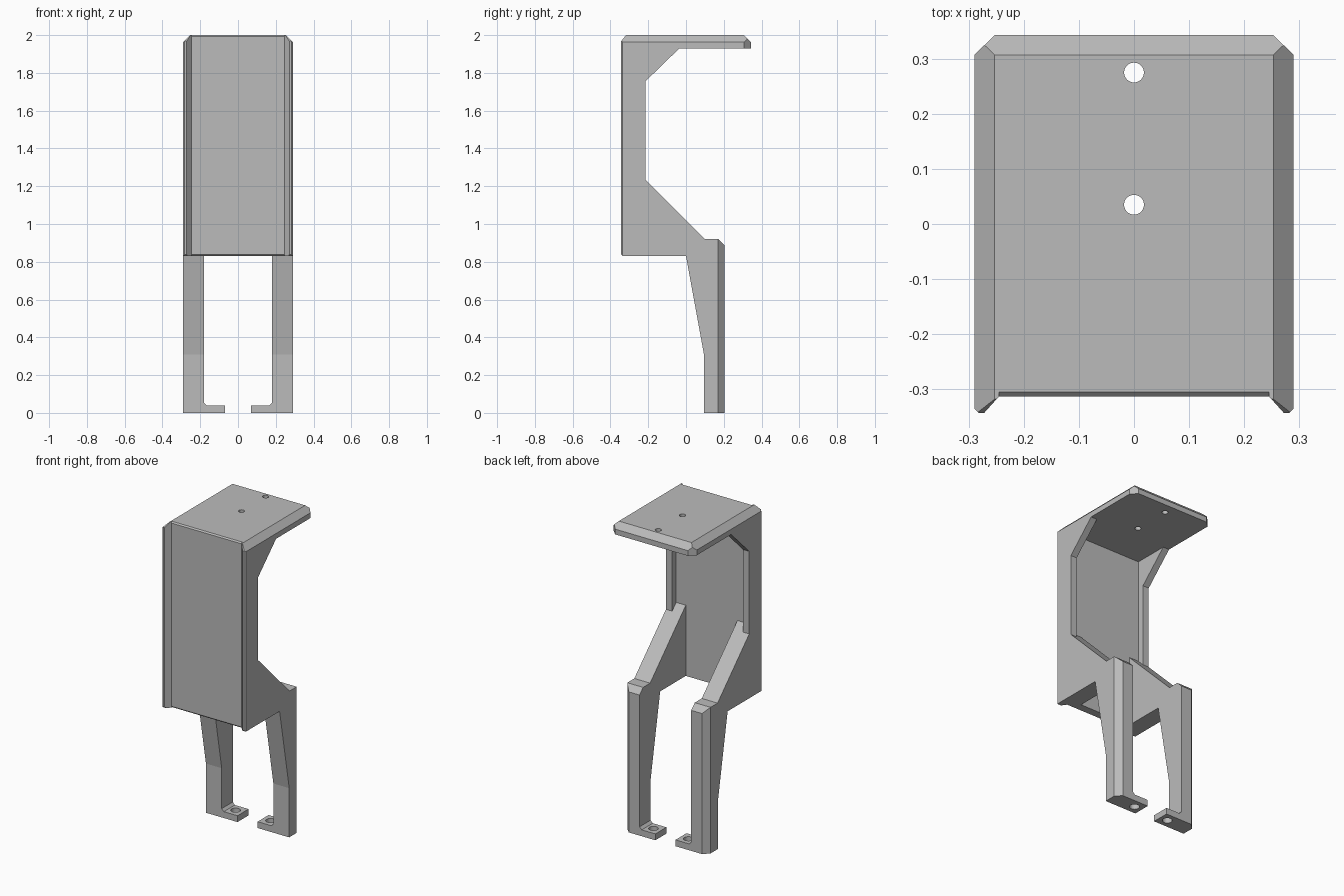
import bpy
import bmesh
import math
from mathutils import Vector

if "Cube" in bpy.data.objects:
    bpy.data.objects.remove(bpy.data.objects["Cube"], do_unlink=True)

grey = bpy.data.materials.new("plain grey")
grey.use_nodes = True
GREY = (0.5, 0.5, 0.5, 1)
grey.diffuse_color = GREY
grey.node_tree.nodes["Principled BSDF"].inputs["Base Color"].default_value = GREY


def prism(name, outline, axis, start, end):
    """Extrude a 2D outline along x (outline in yz), y (xz) or z (xy)."""
    def place(p, d):
        p = list(p)
        p.insert("xyz".index(axis), d)
        return Vector(p)
    bm = bmesh.new()
    face = bm.faces.new([bm.verts.new(place(p, start)) for p in outline])
    ext = bmesh.ops.extrude_face_region(bm, geom=[face])
    moved = [v for v in ext["geom"] if isinstance(v, bmesh.types.BMVert)]
    bmesh.ops.translate(bm, verts=moved, vec=place((0, 0), end - start))
    bmesh.ops.recalc_face_normals(bm, faces=bm.faces)
    mesh = bpy.data.meshes.new(name)
    bm.to_mesh(mesh)
    bm.free()
    mesh.materials.append(grey)
    obj = bpy.data.objects.new(name, mesh)
    bpy.context.collection.objects.link(obj)
    return obj


def combine(target, tool, operation="DIFFERENCE"):
    mod = target.modifiers.new("cut", "BOOLEAN")
    mod.object, mod.operation, mod.solver = tool, operation, "EXACT"
    bpy.context.view_layer.objects.active = target
    bpy.ops.object.modifier_apply(modifier=mod.name)
    bpy.data.objects.remove(tool, do_unlink=True)


def mirrored(half):
    """Close a half outline across the first coordinate."""
    return half + [(-u, v) for u, v in reversed(half)]


def circle(cx, cy, r, n=32):
    return [(cx + r * math.cos(2 * math.pi * i / n),
             cy + r * math.sin(2 * math.pi * i / n)) for i in range(n)]


W = 0.29          # half width
WALL = -0.255     # inside of the front wall
UNDER = 1.93      # underside of the top plate

# Side silhouette: front wall, top plate, gussets, arms and legs
bracket = prism("bracket", [
    (-0.343, 0.838), (-0.343, 1.968), (-0.318, 2), (0.307, 2),
    (0.343, 1.963), (0.343, UNDER), (-0.035, UNDER), (-0.215, 1.755),
    (-0.215, 1.235), (0.1, 0.92), (0.17, 0.92), (0.205, 0.885),
    (0.205, 0), (0.095, 0), (0.095, 0.31), (0.0, 0.83), (-0.335, 0.83),
], "x", -W, W)

# Plan outline: corner ridges at the front, clipped corners at the back
plan = prism("plan_outline", mirrored([
    (0.245, -0.313), (0.272, -0.343), (0.282, -0.343), (W, -0.335),
    (W, 0.307), (0.253, 0.343)]), "z", -0.1, 2.1)
combine(bracket, plan, "INTERSECT")

# Sloped long edges of the top plate
for s in (1, -1):
    combine(bracket, prism("edge_cutter", [
        (s * 0.233, 2.02), (s * 0.313, 1.94), (s * 0.313, 2.02)], "y", -0.5, 0.5))

# Hollow between the thin side flanges
combine(bracket, prism("flange_cutter", [
    (WALL, 1.275), (-0.215, 1.235), (-0.1, 1.235), (-0.035, UNDER),
    (WALL, UNDER)], "x", -0.247, 0.247))

# Hollow between the thick arms and legs, leaving the foot tabs
combine(bracket, prism("leg_cutter", mirrored([
    (0.07, -0.1), (0.07, 0.04), (0.165, 0.04), (0.18, 0.055),
    (0.18, UNDER)]), "y", WALL, 0.5))

# Chamfered outer back corners of the legs, and foot holes
for s in (1, -1):
    combine(bracket, prism("leg_corner_cutter", [
        (s * 0.31, 0.15), (s * 0.21, 0.25), (s * 0.31, 0.25)], "z", -0.1, 1))
    combine(bracket, prism("foot_hole_cutter", circle(s * 0.122, 0.15, 0.028),
                           "z", -0.1, 0.1))

# Fine chamfers on the recessed front panel
for z, s in ((2, 1), (0.83, -1)):
    combine(bracket, prism("panel_edge_cutter", [
        (-0.305, z), (-0.315, z - s * 0.01), (-0.325, z + s * 0.02),
        (-0.305, z + s * 0.02)], "x", -0.245, 0.245))

# Mounting holes in the top plate
for y in (0.275, 0.035):
    combine(bracket, prism("top_hole_cutter", circle(0, y, 0.018), "z", 1.8, 2.1))
